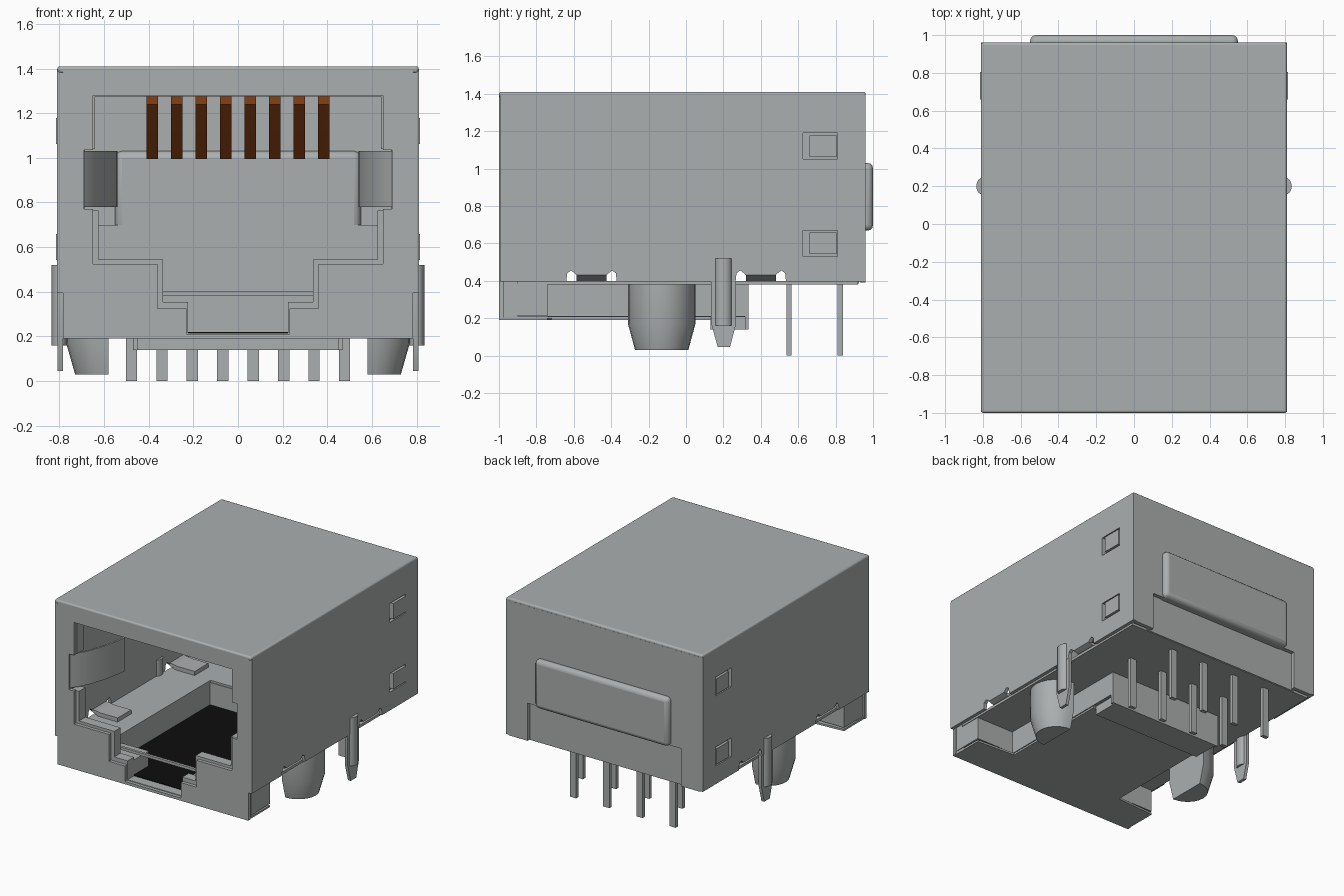
import bpy, bmesh, math
from mathutils import Matrix

cube = bpy.data.objects.get("Cube")
if cube:
    bpy.data.objects.remove(cube, do_unlink=True)


def material(name, rgb, metal=0.0):
    m = bpy.data.materials.new(name)
    m.use_nodes = True
    m.diffuse_color = (*rgb, 1)
    m.node_tree.nodes["Principled BSDF"].inputs["Base Color"].default_value = (*rgb, 1)
    return m


GREY = material("shield grey", (0.41, 0.43, 0.43))
COPPER = material("contact copper", (0.37, 0.08, 0.012))
BLACK = material("cavity black", (0.004, 0.004, 0.004))


def add(name, mesh, mat=GREY, bevel=0.0):
    mesh.materials.clear()
    mesh.materials.append(mat)
    ob = bpy.data.objects.new(name, mesh)
    bpy.context.collection.objects.link(ob)
    if bevel:
        b = ob.modifiers.new("Bevel", "BEVEL")
        b.width, b.segments = bevel, 3
    bpy.ops.object.select_all(action="DESELECT")
    ob.select_set(True)
    bpy.context.view_layer.objects.active = ob
    bpy.ops.object.shade_smooth_by_angle(angle=math.radians(35))
    return ob


def box(name, x, y, z, mat=GREY, bevel=0.0):
    """Box between (low, high) pairs on each axis."""
    bm = bmesh.new()
    bmesh.ops.create_cube(bm, size=1)
    for v in bm.verts:
        v.co = [r[0] if c < 0 else r[1] for c, r in zip(v.co, (x, y, z))]
    me = bpy.data.meshes.new(name)
    bm.to_mesh(me)
    bm.free()
    return add(name, me, mat, bevel)


# Panel axes: columns are where the outline's u, v and the thickness point
AXES = {"x": Matrix(((0, 0, 1), (1, 0, 0), (0, 1, 0))),
        "y": Matrix(((1, 0, 0), (0, 0, -1), (0, 1, 0))),
        "z": Matrix.Identity(3)}


def panel(name, loops, axis, lo, hi, mat=GREY):
    """Flat plate from an outline and optional hole loops, lo..hi along the axis."""
    cu = bpy.data.curves.new(name, "CURVE")
    cu.dimensions, cu.fill_mode = "2D", "BOTH"
    cu.extrude = (hi - lo) / 2
    for pts in loops:
        s = cu.splines.new("POLY")
        s.points.add(len(pts) - 1)
        for p, (u, v) in zip(s.points, pts):
            p.co = (u, v, 0, 1)
        s.use_cyclic_u = True
    tmp = bpy.data.objects.new("tmp", cu)
    bpy.context.collection.objects.link(tmp)
    dg = bpy.context.evaluated_depsgraph_get()
    me = bpy.data.meshes.new_from_object(tmp.evaluated_get(dg))
    bpy.data.objects.remove(tmp, do_unlink=True)
    me.name = name
    me.transform(AXES[axis].to_4x4())
    shift = [(lo + hi) / 2 if a == axis else 0 for a in "xyz"]
    me.transform(Matrix.Translation(shift))
    bm = bmesh.new()
    bm.from_mesh(me)
    bmesh.ops.remove_doubles(bm, verts=bm.verts, dist=1e-5)
    bmesh.ops.recalc_face_normals(bm, faces=bm.faces)
    bm.to_mesh(me)
    bm.free()
    return add(name, me, mat)


def rect(u0, u1, v0, v1):
    return [(u0, v0), (u1, v0), (u1, v1), (u0, v1)]


def mirrored(half):
    return half + [(-u, v) for u, v in reversed(half)]


def span(s, a, b):
    """x range on side s (+1 or -1)."""
    return tuple(sorted((s * a, s * b)))


# Top cover
box("top_cover", (-0.81, 0.81), (-1, 0.96), (1.38, 1.41), bevel=0.012)

# Front shield with the stepped plug opening
opening = mirrored([(0.23, 0.21), (0.23, 0.325), (0.36, 0.325), (0.36, 0.525), (0.65, 0.525),
                    (0.65, 0.77), (0.69, 0.77), (0.69, 1.035), (0.65, 1.035), (0.65, 1.28)])
panel("front_shield", [rect(-0.785, 0.785, 0.19, 1.395), opening], "y", -1, -0.975)
inner = mirrored([(0.225, 0.215), (0.225, 0.355), (0.335, 0.355), (0.335, 0.545), (0.625, 0.545),
                  (0.625, 0.765), (0.685, 0.765), (0.685, 1.04), (0.64, 1.04), (0.64, 1.275)])
panel("front_insert_frame", [rect(-0.775, 0.775, 0.208, 1.375), inner], "y", -0.975, -0.9)

# Back shield, recessed lower flap and raised pad
panel("back_shield", [[(-0.785, 0.39), (-0.63, 0.39), (-0.63, 0.67), (0.63, 0.67), (0.63, 0.39),
                       (0.785, 0.39), (0.785, 1.39), (-0.785, 1.39)]], "y", 0.93, 0.96)
box("back_flap", (-0.66, 0.66), (0.9, 0.925), (0.385, 0.7))
box("back_pad", (-0.55, 0.55), (0.9, 1.0), (0.668, 1.03), bevel=0.03)

# Bottom floor with the well, and the thin plate folded under the front
panel("floor", [rect(-0.785, 0.785, -0.9, 0.92), rect(-0.45, 0.45, -0.88, 0.32)], "z", 0.38, 0.4)
panel("bottom_plate", [mirrored([(0.78, -0.99), (0.78, -0.74), (0.47, -0.72), (0.47, 0.13)])],
      "z", 0.19, 0.204)
box("well_floor", (-0.46, 0.46), (-0.9, 0.325), (0.206, 0.215))
box("well_lining", (-0.45, 0.45), (-0.9, 0.32), (0.215, 0.22), BLACK)
box("well_back", (-0.47, 0.47), (0.315, 0.335), (0.14, 0.385))
box("well_rear_rib", (-0.45, 0.45), (0.13, 0.315), (0.14, 0.206))

# Side wall bottom edge with two relieved bend tabs
edge = [(-0.995, 0.395)]
for a in (-0.505, 0.4):
    edge += [(a + du, v) for du, v in ((-0.135, 0.395), (-0.13, 0.44), (-0.11, 0.455), (-0.09, 0.44),
                                       (-0.08, 0.43), (0.08, 0.43), (0.09, 0.44), (0.11, 0.455),
                                       (0.13, 0.44), (0.135, 0.395))]
edge += [(0.96, 0.395), (0.96, 1.395), (-0.995, 1.395)]
windows = [rect(0.625, 0.81, z, z + 0.14) for z in (0.53, 1.05)]

for s, side in ((1, "left"), (-1, "right")):
    panel(side + "_shield", [edge] + windows, "x", *span(s, 0.785, 0.81))

    # Latches inside the side windows
    for z in (0.53, 1.05):
        box(side + "_window_back", span(s, 0.77, 0.785), (0.61, 0.82), (z - 0.01, z + 0.15))
        box(side + "_window_latch", span(s, 0.78, 0.815), (0.66, 0.805), (z + 0.012, z + 0.128))

    # Tabs bent inward over the floor
    for a in (-0.505, 0.4):
        panel(side + "_bend_tab", [[(s * 0.81, 0.43), (s * 0.79, 0.44), (s * 0.72, 0.43),
                                    (s * 0.58, 0.43), (s * 0.58, 0.40), (s * 0.74, 0.40)]],
              "y", a - 0.08, a + 0.08)

    # Well wall, front corner housing and stepped guide
    box(side + "_well_wall", span(s, 0.45, 0.47), (-0.74, 0.335), (0.21, 0.385))
    box(side + "_front_housing", span(s, 0.46, 0.78), (-0.96, -0.74), (0.215, 0.385))
    box(side + "_plug_guide", span(s, 0.23, 0.46), (-0.96, -0.72), (0.215, 0.33))

    # Curved grounding spring bent in from the front edge
    outer = [(s * x, y) for x, y in ((0.69, -0.99), (0.655, -0.95), (0.61, -0.86), (0.57, -0.74),
                                     (0.545, -0.62), (0.54, -0.56))]
    spring = panel(side + "_ground_spring",
                   [outer + [(x + s * 0.014, y) for x, y in reversed(outer)]], "z", 0.78, 1.03)

    # Half-round locating peg, tapered at the foot
    bm = bmesh.new()
    rings = []
    for z, r in ((0.385, 0.19), (0.17, 0.19), (0.03, 0.15)):
        arc = [math.pi * (i / 12 - 0.5) for i in range(13)]
        rings.append([bm.verts.new((s * (0.58 + r * math.cos(t)), -0.13 + r * 0.95 * math.sin(t), z))
                      for t in arc])
    for a, b in zip(rings, rings[1:]):
        for i in range(13):
            j = (i + 1) % 13
            bm.faces.new((a[i], a[j], b[j], b[i]))
    bm.faces.new(rings[0])
    bm.faces.new(rings[-1])
    bmesh.ops.recalc_face_normals(bm, faces=bm.faces)
    me = bpy.data.meshes.new(side + "_peg")
    bm.to_mesh(me)
    bm.free()
    add(side + "_peg", me)

    # Shield pin: tapered blade with a rounded rib outside
    panel(side + "_shield_pin", [[(0.17, 0.045), (0.235, 0.045), (0.268, 0.17), (0.268, 0.4),
                                  (0.135, 0.4), (0.135, 0.17)]], "x", *span(s, 0.785, 0.808))
    bm = bmesh.new()
    bmesh.ops.create_cone(bm, cap_ends=True, segments=16, radius1=0.045, radius2=0.045, depth=0.36)
    bmesh.ops.scale(bm, vec=(0.75, 1, 1), verts=bm.verts)
    bmesh.ops.translate(bm, vec=(s * 0.801, 0.2, 0.34), verts=bm.verts)
    me = bpy.data.meshes.new(side + "_pin_rib")
    bm.to_mesh(me)
    bm.free()
    add(side + "_pin_rib", me)

# Spring contacts and staggered solder pins
wire = [(0.3, 1.31), (-0.6, 1.31), (-0.64, 1.28), (-0.625, 1.24), (-0.58, 1.21), (-0.1, 0.995)]
wire += [(-0.1, 1.02), (-0.57, 1.23), (-0.605, 1.255), (-0.615, 1.28), (-0.59, 1.29), (0.3, 1.29)]
for i in range(8):
    x = (i - 3.5) * 0.11
    panel(f"contact_{i + 1}", [wire], "x", x - 0.026, x + 0.026, COPPER)
    px = (i - 3.5) * 0.1365
    y = 0.55 if i % 2 else 0.825
    box(f"solder_pin_{i + 1}", (px - 0.025, px + 0.025), (y - 0.014, y + 0.014), (0, 0.385))
